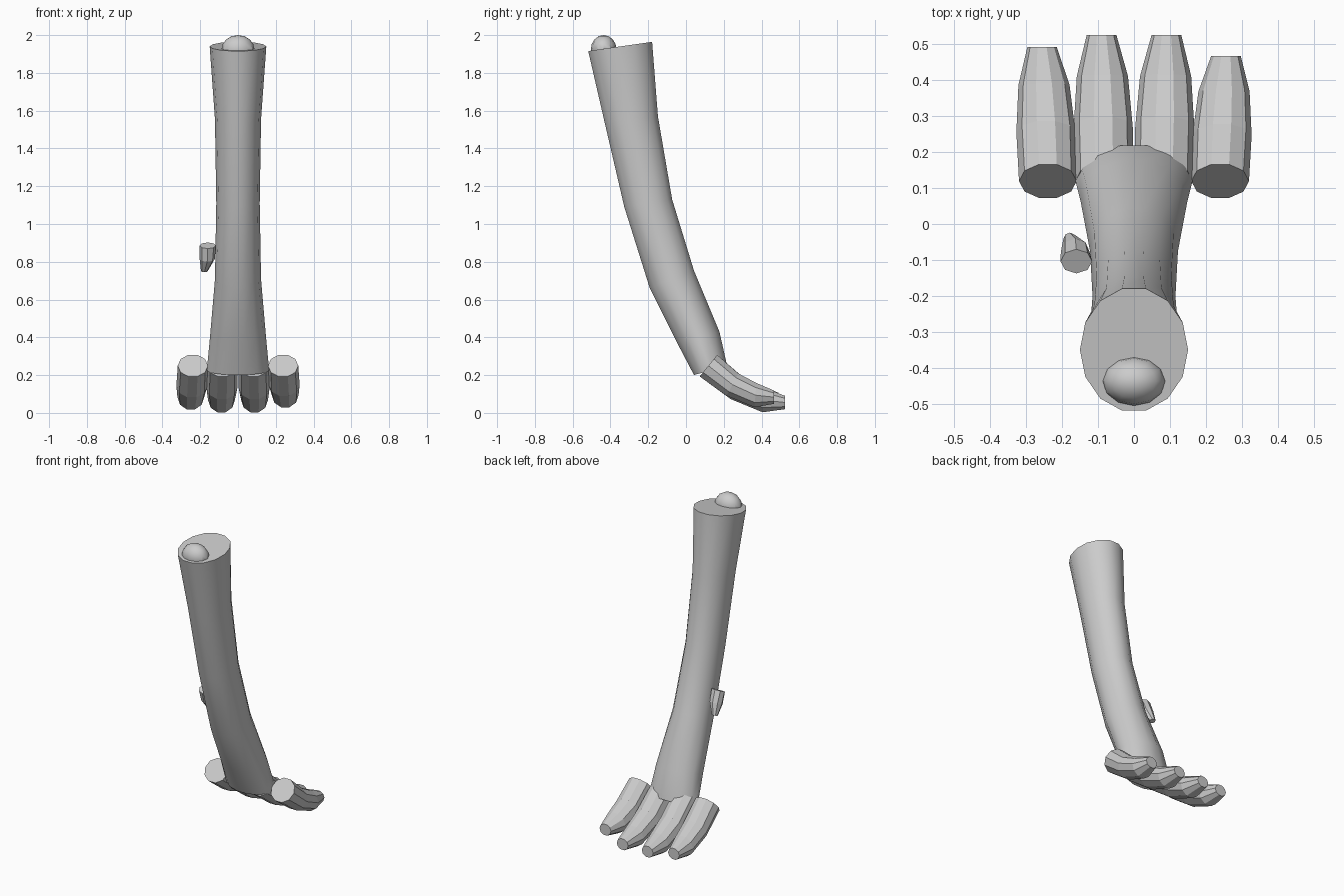
import bpy, bmesh, math
from mathutils import Matrix

if "Cube" in bpy.data.objects:
    bpy.data.objects.remove(bpy.data.objects["Cube"])

grey = bpy.data.materials.new("plain grey")
grey.use_nodes = True
colour = (0.6, 0.6, 0.6, 1)
grey.diffuse_color = colour
grey.node_tree.nodes["Principled BSDF"].inputs["Base Color"].default_value = colour


def finish(bm, name, smooth):
    bmesh.ops.recalc_face_normals(bm, faces=bm.faces)
    mesh = bpy.data.meshes.new(name)
    bm.to_mesh(mesh)
    bm.free()
    mesh.materials.append(grey)
    ob = bpy.data.objects.new(name, mesh)
    bpy.context.collection.objects.link(ob)
    if smooth:
        bpy.ops.object.select_all(action='DESELECT')
        ob.select_set(True)
        bpy.context.view_layer.objects.active = ob
        bpy.ops.object.shade_smooth_by_angle(angle=math.radians(32))
    return ob


def tube(name, rings, sides, smooth=False):
    """Capped tube; each ring is centre x, half width, front (y, z), back (y, z)."""
    bm = bmesh.new()
    loops = []
    for cx, half, (fy, fz), (by, bz) in rings:
        loop = []
        for i in range(sides):
            a = math.tau * i / sides
            t = (1 + math.sin(a)) / 2
            loop.append(bm.verts.new((cx + half * math.cos(a),
                                      fy + (by - fy) * t, fz + (bz - fz) * t)))
        loops.append(loop)
    for low, high in zip(loops, loops[1:]):
        for i in range(sides):
            j = (i + 1) % sides
            bm.faces.new((low[i], low[j], high[j], high[i]))
    bm.faces.new(loops[0])
    bm.faces.new(loops[-1])
    return finish(bm, name, smooth)


# Curved leg, bottom to top
tube("leg", [
    (0, 0.165, (0.04, 0.20), (0.22, 0.25)),
    (0, 0.148, (-0.055, 0.38), (0.18, 0.43)),
    (0, 0.122, (-0.195, 0.66), (0.045, 0.755)),
    (0, 0.115, (-0.33, 1.09), (-0.07, 1.13)),
    (0, 0.122, (-0.435, 1.54), (-0.145, 1.57)),
    (0, 0.15, (-0.522, 1.915), (-0.175, 1.965)),
], 14, True)

# Rounded joint on the top of the leg
bm = bmesh.new()
bmesh.ops.create_uvsphere(bm, u_segments=12, v_segments=8, radius=1,
                          matrix=Matrix.Translation((0, -0.436, 1.925))
                          @ Matrix.Diagonal((0.087, 0.068, 0.075, 1)))
finish(bm, "joint_ball", True)

# Four bent toes; the outer ones are shorter
base_y, base_z = 0.118, 0.25
toe_profile = [
    (0.080, (0.07, 0.19), (0.168, 0.31)),
    (0.082, (0.235, 0.07), (0.30, 0.195)),
    (0.071, (0.405, 0.0), (0.415, 0.135)),
    (0.041, (0.525, 0.018), (0.525, 0.092)),
]
toes = [("right_outer_toe", -0.239, -0.255, 0.915),
        ("right_inner_toe", -0.083, -0.090, 1.0),
        ("left_inner_toe", 0.083, 0.090, 1.0),
        ("left_outer_toe", 0.239, 0.255, 0.855)]
for name, root_x, tip_x, length in toes:
    rings = []
    for k, (half, front, back) in enumerate(toe_profile):
        # Shorten the centre line while keeping the thickness
        my, mz = (front[0] + back[0]) / 2, (front[1] + back[1]) / 2
        dy = (my - base_y) * (length - 1)
        dz = (mz - base_z) * (length - 1)
        rings.append((root_x + (tip_x - root_x) * k / 3, half,
                      (front[0] + dy, front[1] + dz), (back[0] + dy, back[1] + dz)))
    tube(name, rings, 10)

# Small dewclaw on the right side
tube("dewclaw", [
    (-0.160, 0.044, (-0.137, 0.87), (-0.07, 0.902)),
    (-0.163, 0.040, (-0.115, 0.80), (-0.04, 0.83)),
    (-0.178, 0.018, (-0.060, 0.745), (-0.024, 0.757)),
], 8)
